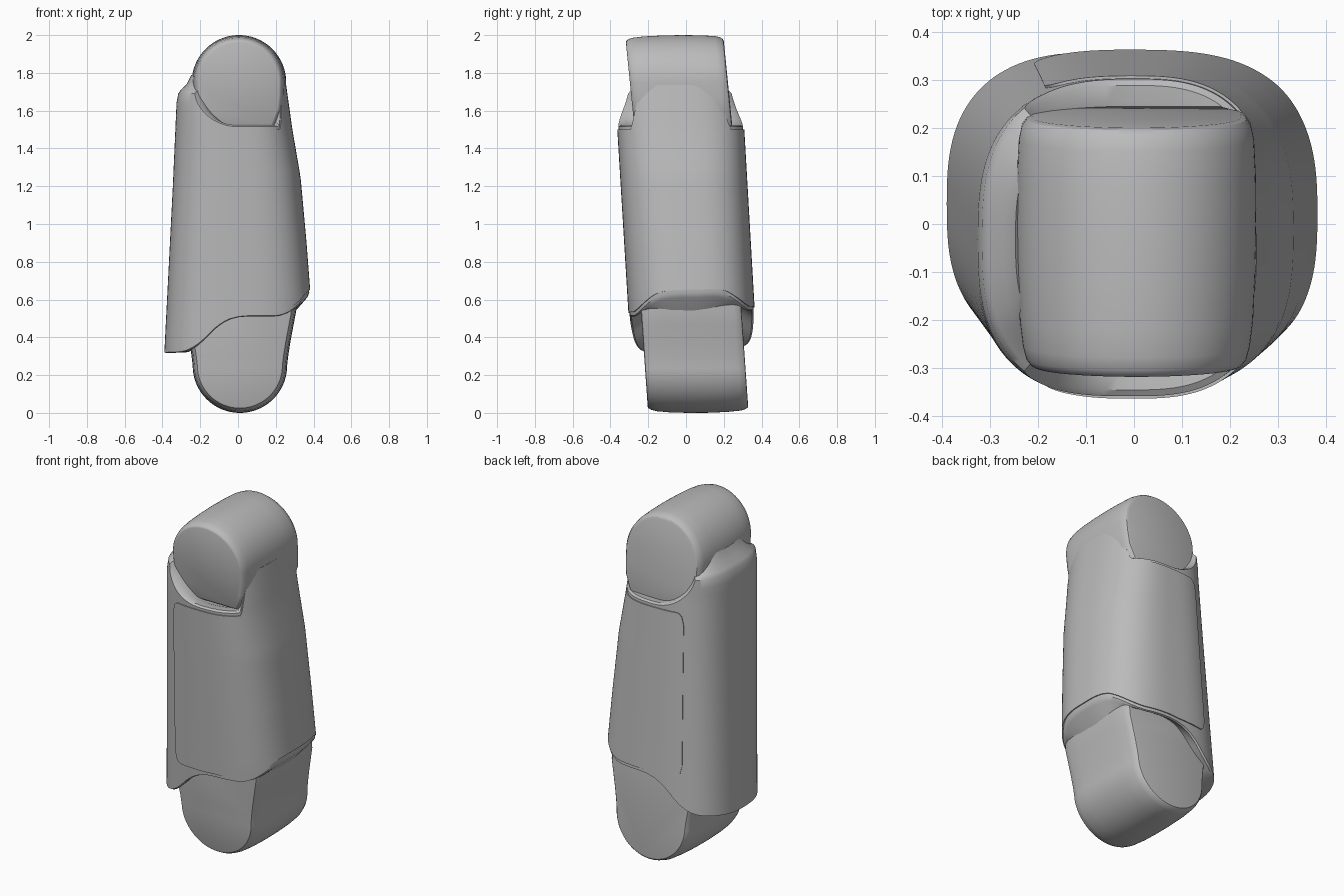
import bpy
import math
from mathutils import Vector

cube = bpy.data.objects.get("Cube")
if cube:
    bpy.data.objects.remove(cube, do_unlink=True)

grey = bpy.data.materials.new("plain_grey")
grey.use_nodes = True
grey.diffuse_color = (0.5, 0.5, 0.5, 1)
bsdf = next(n for n in grey.node_tree.nodes if n.type == 'BSDF_PRINCIPLED')
bsdf.inputs["Base Color"].default_value = (0.5, 0.5, 0.5, 1)

POWER = 2.8     # squareness of the limb's cross-section


def table(points, z):
    """Piecewise eased lookup in a short list of (key, value)."""
    if z <= points[0][0]:
        return points[0][1]
    for (z0, a), (z1, b) in zip(points, points[1:]):
        if z <= z1:
            return a + (b - a) * (z - z0) / (z1 - z0)
    return points[-1][1]


def smooth(a, b, x):
    t = min(1, max(0, (x - a) / (b - a)))
    return t * t * (3 - 2 * t)


def make(name, rows, closed=True, caps=True, angle=35):
    """Skin a list of point rows into one mesh."""
    n = len(rows[0])
    verts = [p for row in rows for p in row]
    faces = []
    for r in range(len(rows) - 1):
        for i in range(n if closed else n - 1):
            j = (i + 1) % n
            faces.append((r * n + i, r * n + j, (r + 1) * n + j, (r + 1) * n + i))
    if caps:
        faces.append(tuple(reversed(range(n))))
        faces.append(tuple(range((len(rows) - 1) * n, len(rows) * n)))
    mesh = bpy.data.meshes.new(name)
    mesh.from_pydata(verts, [], faces)
    mesh.materials.append(grey)
    obj = bpy.data.objects.new(name, mesh)
    bpy.context.collection.objects.link(obj)
    bpy.ops.object.select_all(action='DESELECT')
    obj.select_set(True)
    bpy.context.view_layer.objects.active = obj
    bpy.ops.object.mode_set(mode='EDIT')
    bpy.ops.mesh.select_all(action='SELECT')
    bpy.ops.mesh.normals_make_consistent(inside=False)
    bpy.ops.object.mode_set(mode='OBJECT')
    bpy.ops.object.shade_smooth_by_angle(angle=math.radians(angle))
    return obj


# Limb outline: half widths to each side at a given height
LEFT = [(0.6, 0.38), (0.9, 0.357), (1.25, 0.325), (1.5, 0.282), (1.75, 0.247)]
RIGHT = [(0.32, 0.39), (1.2, 0.345), (1.65, 0.325), (1.72, 0.31)]
FRONT = [(0.3, -0.285), (1.57, -0.362)]
BACK = [(0.3, 0.372), (1.6, 0.297)]
HEM = [(-1, 0.32), (-0.72, 0.325), (-0.52, 0.37), (-0.3, 0.46), (-0.1, 0.505),
       (0.1, 0.515), (0.6, 0.515), (0.8, 0.555), (1, 0.645)]


def unit(a):
    c, s = math.cos(a), math.sin(a)
    return (math.copysign(abs(c) ** (2 / POWER), c),
            math.copysign(abs(s) ** (2 / POWER), s))


def hem(u, v):
    # averaging neighbours rounds the corners of the hem line
    z = sum(table(HEM, u + d) for d in (-0.08, -0.04, 0, 0.04, 0.08)) / 5
    return z + 0.03 * smooth(0, 1, v)


def collar(u):
    if u > 0:
        return 1.515 + 0.235 * smooth(0.76, 0.94, u)
    x = 0.32 * u
    return min(1.69, 1.755 - math.sqrt(max(0, 0.24 ** 2 - x * x)))


def surface(a, z, scale=1.0, lift=0.0):
    u, v = unit(a)
    yf, yb = table(FRONT, z), table(BACK, z)
    x = u * table(LEFT if u > 0 else RIGHT, z) * scale
    y = (yf + yb) / 2 + v * (yb - yf) / 2 * scale
    out = Vector((u * abs(u) ** (POWER - 2), v * abs(v) ** (POWER - 2))).normalized()
    return (x + out.x * lift, y + out.y * lift, z)


# Shell: hollow hem below, collar with scooped ledges above
COUNT, STEPS = 128, 28
angles = [2 * math.pi * i / COUNT for i in range(COUNT)]


def ring(height, scale, dz):
    row = []
    for a in angles:
        u, v = unit(a)
        z = height(u, v)
        x, y, _ = surface(a, z, scale)
        row.append((x, y, z + dz(u)))
    return row


def top(u, v):
    return collar(u)


def shoulder(u):
    return smooth(0.55, 0.95, -u)


def fillet(u):
    return smooth(0.6, 1, u)


rows = [ring(hem, 0.45, lambda u: 0.16),
        ring(hem, 0.74, lambda u: 0.05 - 0.19 * fillet(u) - 0.05 * shoulder(u)),
        ring(hem, 0.82, lambda u: 0.03 - 0.12 * fillet(u) - 0.03 * shoulder(u)),
        ring(hem, 0.97, lambda u: -0.004 - 0.02 * fillet(u))]
for k in range(STEPS + 1):
    t = k / STEPS
    rows.append([surface(a, hem(*unit(a)) * (1 - t) + collar(unit(a)[0]) * t)
                 for a in angles])
rows += [ring(top, 0.96, lambda u: 0.008 + 0.012 * shoulder(u)),
         ring(top, 0.86, lambda u: 0.005 + 0.045 * shoulder(u)),
         ring(top, 0.78, lambda u: 0.10 * shoulder(u)),
         ring(top, 0.4, lambda u: -0.05)]
make("limb_shell", rows)

# Thin raised panel wrapping the front, left side and back
END, COLS, LEVELS = 2.02, 110, 24
rows = []
for k in range(-1, LEVELS + 2):
    t = min(1, max(0, k / LEVELS))
    row = []
    for i in range(-1, COLS + 2):
        f = min(1, max(0, i / COLS))
        a = -END + 2 * END * f
        u, v = unit(a)
        near = 1 - min(1, (END - abs(a)) / 0.14)
        corner = 0.07 * (1 - math.sqrt(1 - near * near))
        low = hem(max(u, 0), v) + 0.018 + corner
        high = (collar(u) if u > 0 else 1.515) - 0.015 - corner
        border = k in (-1, LEVELS + 1) or i in (-1, COLS + 1)
        row.append(surface(a, low * (1 - t) + high * t, lift=-0.004 if border else 0.006))
    rows.append(row)
make("wrap_panel", rows, closed=False, caps=False)


def knuckle(name, centre, outline, sections, slope):
    """Rounded block running front to back, with flat leaning ends."""
    cx, cz = centre
    rows = []
    for y, s in sections:
        row = []
        for px, pz in outline:
            z = cz + pz * s
            row.append((cx + px * s, y - slope * (z - cz), z))
        rows.append(row)
    return make(name, rows, angle=30)


def arch(radius, sides, sign):
    """Half circle plus a list of (half width, distance) leg points."""
    pts = [(radius * math.cos(math.pi * i / 48), sign * radius * math.sin(math.pi * i / 48))
           for i in range(49)]
    legs = [(w, -sign * d) for w, d in sides]
    return pts + [(-w, d) for w, d in legs] + list(reversed(legs))


# Upper knuckle
knuckle("upper_knuckle", (0.005, 1.75), arch(0.25, [(0.248, 0.08), (0.24, 0.16), (0.2, 0.26)], 1),
        [(-0.297, 0.85), (-0.294, 0.875), (-0.282, 0.915), (-0.255, 0.945), (-0.2, 0.972),
         (-0.1, 0.992), (0, 1), (0.1, 0.995), (0.175, 0.98), (0.205, 0.955),
         (0.218, 0.915), (0.222, 0.87)], 0.1)

# Lower knuckle, widening upward into the shell
knuckle("lower_knuckle", (0.01, 0.25), arch(0.25, [(0.257, 0.06), (0.27, 0.14), (0.285, 0.22),
                                                  (0.3, 0.3), (0.3, 0.42)], -1),
        [(-0.218, 0.87), (-0.215, 0.9), (-0.2, 0.935), (-0.17, 0.965), (-0.1, 0.99),
         (0, 1), (0.1, 0.997), (0.2, 0.98), (0.275, 0.95), (0.302, 0.915),
         (0.312, 0.88), (0.314, 0.85)], 0.07)
